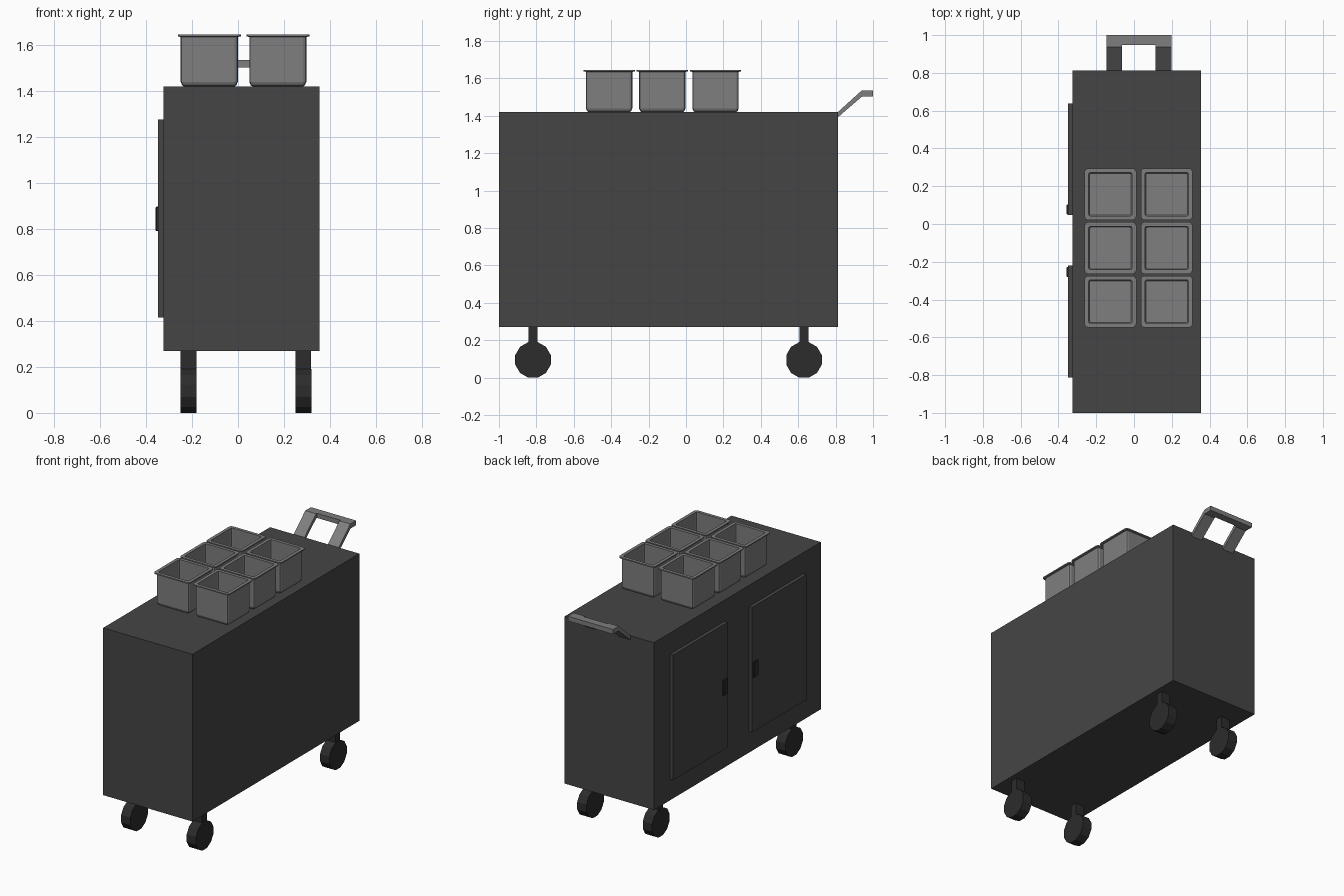
import bpy, bmesh, math

if "Cube" in bpy.data.objects:
    bpy.data.objects.remove(bpy.data.objects["Cube"])


def material(name, value):
    m = bpy.data.materials.new(name)
    m.diffuse_color = (value, value, value, 1)
    m.use_nodes = True
    m.node_tree.nodes["Principled BSDF"].inputs["Base Color"].default_value = m.diffuse_color
    return m


DARK = material("dark_grey", 0.06)
STEEL = material("steel_grey", 0.21)
BLACK = material("black_rubber", 0.025)


def loft(name, rings, mat):
    """Skin a list of equal-length vertex rings and cap both ends."""
    bm = bmesh.new()
    vs = [[bm.verts.new(p) for p in ring] for ring in rings]
    n = len(vs[0])
    for a, b in zip(vs, vs[1:]):
        for i in range(n):
            j = (i + 1) % n
            bm.faces.new((a[i], a[j], b[j], b[i]))
    bm.faces.new(vs[0][::-1])
    bm.faces.new(vs[-1])
    bmesh.ops.recalc_face_normals(bm, faces=bm.faces)
    me = bpy.data.meshes.new(name)
    bm.to_mesh(me)
    bm.free()
    me.materials.append(mat)
    ob = bpy.data.objects.new(name, me)
    bpy.context.collection.objects.link(ob)
    return ob


def prism(name, x0, x1, profile, mat):
    """Extrude a (y, z) profile along x."""
    return loft(name, [[(x, y, z) for y, z in profile] for x in (x0, x1)], mat)


def box(name, x, y, z, mat):
    return prism(name, x[0], x[1], [(y[0], z[0]), (y[1], z[0]), (y[1], z[1]), (y[0], z[1])], mat)


def rounded_square(cx, cy, half, r, z, seg=2):
    pts = []
    for k in range(4):
        a0 = k * math.pi / 2
        mx = cx + (half - r) * (1 if k in (0, 3) else -1)
        my = cy + (half - r) * (1 if k in (0, 1) else -1)
        for s in range(seg + 1):
            a = a0 + s * math.pi / 2 / seg
            pts.append((mx + r * math.cos(a), my + r * math.sin(a), z))
    return pts


# Cabinet
box("cabinet", (-0.325, 0.354), (-1.0, 0.812), (0.27, 1.42), DARK)

# Doors with a small pull on each inner edge
for side, door_y, pull_y in (("back", (0.047, 0.637), (0.05, 0.103)),
                             ("front", (-0.812, -0.22), (-0.28, -0.227))):
    box(side + "_door", (-0.349, -0.32), door_y, (0.415, 1.275), DARK)
    pull = box(side + "_door_pull", (-0.358, -0.345), pull_y, (0.79, 0.898), BLACK)
    bev = pull.modifiers.new("bevel", 'BEVEL')
    bev.width = 0.004
    bev.segments = 1

# Push handle: two sloping arms and a crossbar
arm = [(0.805, 1.386), (0.94, 1.502), (0.95, 1.502), (0.95, 1.534), (0.938, 1.534), (0.812, 1.42), (0.805, 1.414)]
prism("handle_left_arm", -0.145, -0.063, arm, STEEL)
prism("handle_right_arm", 0.115, 0.198, arm, STEEL)
box("handle_crossbar", (-0.145, 0.198), (0.948, 1.0), (1.502, 1.534), STEEL)

# Casters: twelve-sided wheels under square stems
R = 0.095 / math.cos(math.pi / 12)
for xn, x in (("left", -0.215), ("right", 0.284)):
    for yn, y in (("front", -0.818), ("back", 0.631)):
        ring = [(y + R * math.cos(math.radians(15 + 30 * i)),
                 0.095 + R * math.sin(math.radians(15 + 30 * i))) for i in range(12)]
        prism(f"{yn}_{xn}_wheel", x - 0.035, x + 0.035, ring, BLACK)
        box(f"{yn}_{xn}_stem", (x - 0.034, x + 0.034), (y - 0.025, y + 0.025), (0.12, 0.275), BLACK)

# Open pans: outer wall, flanged rim, inner wall and floor as (half width, corner radius, z)
PAN = [(0.110, 0.010, 1.420), (0.118, 0.012, 1.425), (0.124, 0.014, 1.440),
       (0.124, 0.014, 1.635), (0.137, 0.018, 1.637), (0.137, 0.018, 1.645),
       (0.115, 0.010, 1.645), (0.115, 0.010, 1.440), (0.110, 0.008, 1.430)]
for i, cx in enumerate((-0.125, 0.173)):
    for j, cy in enumerate((-0.411, -0.127, 0.158)):
        loft(f"pan_{i * 3 + j + 1}", [rounded_square(cx, cy, h, r, z) for h, r, z in PAN], STEEL)
